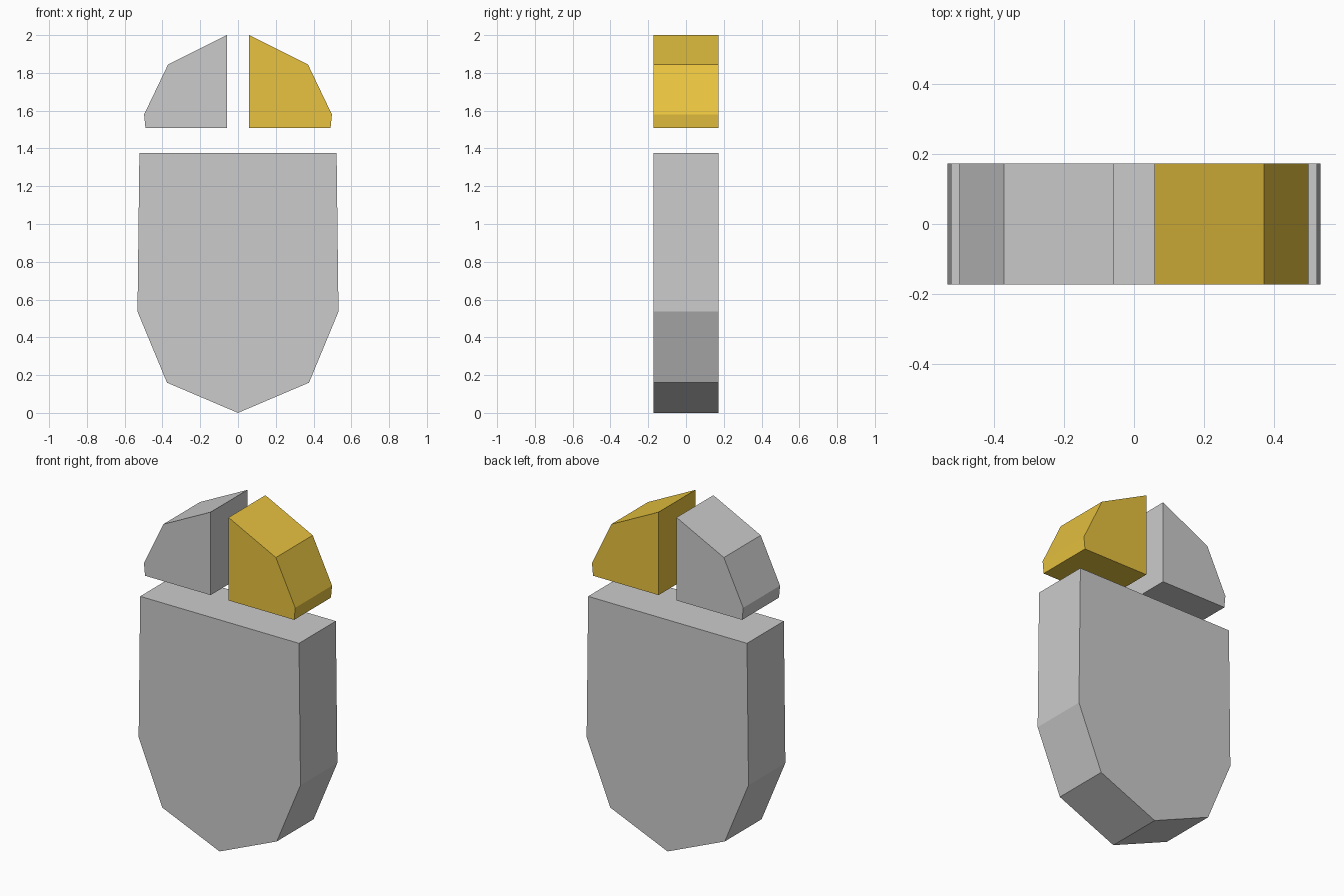
import bpy
import bmesh

if "Cube" in bpy.data.objects:
    bpy.data.objects.remove(bpy.data.objects["Cube"])

HALF_DEPTH = 0.173


def extrude_profile(name, points):
    """Prism with an x-z outline, extruded along y and centred on y = 0."""
    bm = bmesh.new()
    face = bm.faces.new([bm.verts.new((x, -HALF_DEPTH, z)) for x, z in points])
    result = bmesh.ops.extrude_face_region(bm, geom=[face])
    verts = [g for g in result["geom"] if isinstance(g, bmesh.types.BMVert)]
    bmesh.ops.translate(bm, verts=verts, vec=(0, 2 * HALF_DEPTH, 0))
    bmesh.ops.recalc_face_normals(bm, faces=bm.faces)
    mesh = bpy.data.meshes.new(name)
    bm.to_mesh(mesh)
    bm.free()
    obj = bpy.data.objects.new(name, mesh)
    bpy.context.collection.objects.link(obj)
    return obj


def mirrored(points):
    return [(-x, z) for x, z in points]


# Mouse body: right half of the outline, mirrored around the bottom point
body_side = [(0.376, 0.16), (0.532, 0.536), (0.522, 1.376)]
extrude_profile("mouse_body", [(0, 0)] + body_side + mirrored(body_side)[::-1])

# Two buttons, one the mirror of the other
button = [(0.059, 1.507), (0.49, 1.507), (0.497, 1.58), (0.37, 1.845), (0.059, 2.0)]
right_button = extrude_profile("right_button", button)
extrude_profile("left_button", mirrored(button))

# Gold highlight on the right button
gold = bpy.data.materials.new("gold")
gold.diffuse_color = (0.80, 0.54, 0.05, 1)
gold.use_nodes = True
gold.node_tree.nodes["Principled BSDF"].inputs["Base Color"].default_value = gold.diffuse_color
right_button.data.materials.append(gold)
